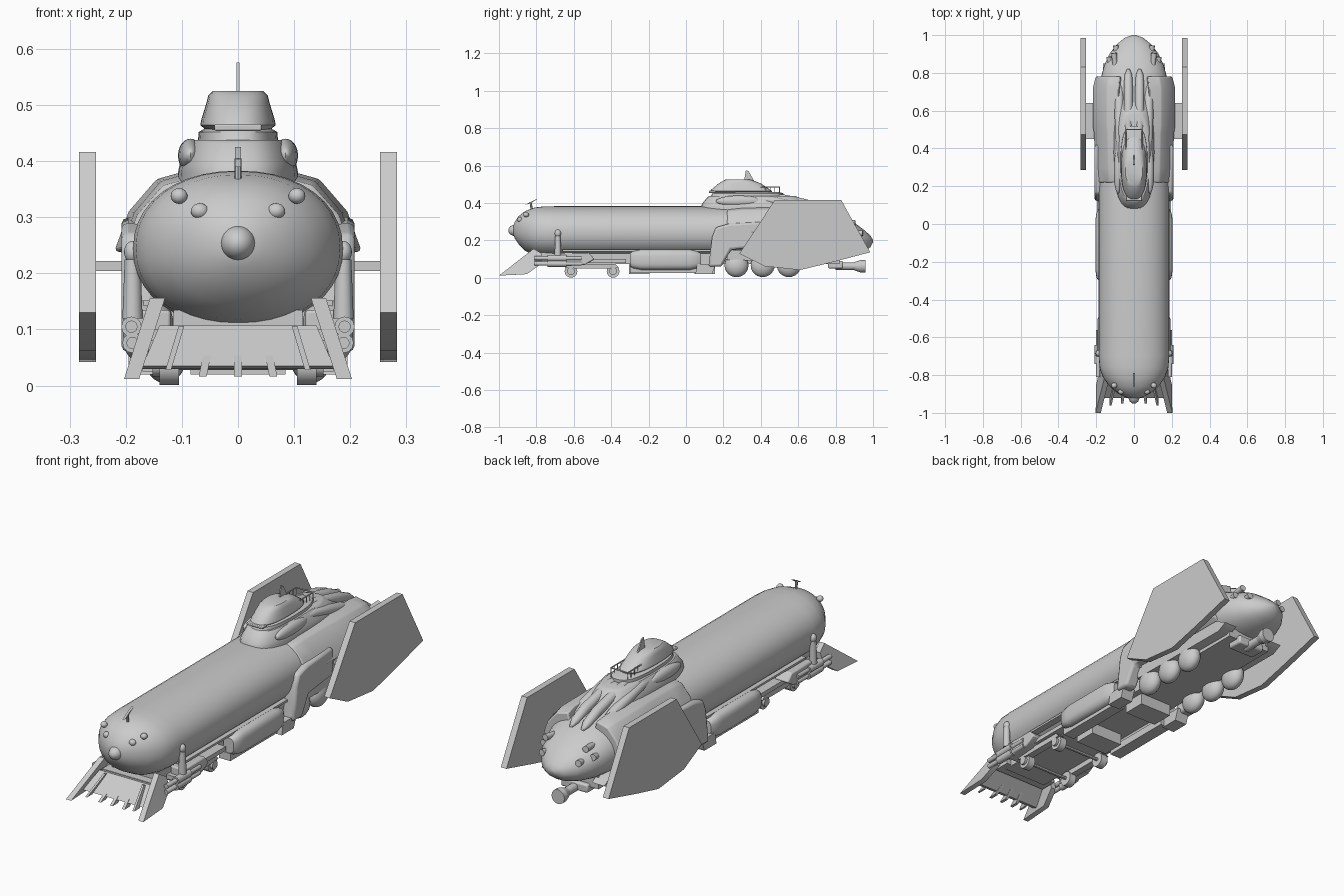
import bpy, bmesh, math
from mathutils import Vector

grey = bpy.data.materials.new("plain grey")
grey.diffuse_color = (0.6, 0.6, 0.6, 1)


def finish(name, bm, mirror=False, bevel=0, angle=35):
    bmesh.ops.recalc_face_normals(bm, faces=bm.faces)
    me = bpy.data.meshes.new(name)
    bm.to_mesh(me)
    bm.free()
    me.materials.append(grey)
    me.shade_smooth()
    me.set_sharp_from_angle(angle=math.radians(angle))
    ob = bpy.data.objects.new(name, me)
    bpy.context.collection.objects.link(ob)
    if bevel:
        m = ob.modifiers.new("bevel", 'BEVEL')
        m.width, m.segments = bevel, 2
    if mirror:
        ob.modifiers.new("mirror", 'MIRROR')
    return ob


def loft(name, rings, **kw):
    """Skin a row of closed rings and cap both ends."""
    bm = bmesh.new()
    vs = [[bm.verts.new(p) for p in r] for r in rings]
    n = len(vs[0])
    for a, b in zip(vs, vs[1:]):
        for i in range(n):
            bm.faces.new((a[i], a[(i + 1) % n], b[(i + 1) % n], b[i]))
    bm.faces.new(vs[0])
    bm.faces.new(vs[-1])
    return finish(name, bm, **kw)


def oval(a, b, n=32, e=2.0):
    """Superellipse points with half sizes a and b."""
    out = []
    for i in range(n):
        t = 2 * math.pi * i / n
        c, s = math.cos(t), math.sin(t)
        out.append((a * math.copysign(abs(c) ** (2 / e), c), b * math.copysign(abs(s) ** (2 / e), s)))
    return out


def prism(name, pts, x0, x1, **kw):
    """Side profile (y, z) extruded across x."""
    return loft(name, [[(x, y, z) for y, z in pts] for x in (x0, x1)], **kw)


def box(name, x0, x1, y0, y1, z0, z1, **kw):
    return prism(name, [(y0, z0), (y1, z0), (y1, z1), (y0, z1)], x0, x1, **kw)


def rod(name, p, q, r, r2=None, n=12, **kw):
    p, q = Vector(p), Vector(q)
    rot = (q - p).to_track_quat('Z', 'Y')
    return loft(name, [[c + rot @ Vector((x, y, 0)) for x, y in oval(rr, rr, n)]
                       for c, rr in ((p, r), (q, r if r2 is None else r2))], **kw)


def ball(name, c, size, **kw):
    bm = bmesh.new()
    bmesh.ops.create_uvsphere(bm, u_segments=20, v_segments=12, radius=1)
    for v in bm.verts:
        v.co = Vector(c) + Vector(v.co[i] * size[i] for i in range(3))
    return finish(name, bm, angle=60, **kw)


# main hull: y, half width, top, bottom
hull = [(-.925, .02, .275, .235), (-.915, .05, .30, .21), (-.895, .088, .33, .18), (-.86, .13, .357, .145),
        (-.81, .165, .376, .118), (-.76, .182, .382, .108), (-.70, .187, .383, .105), (.58, .187, .383, .105),
        (.68, .185, .374, .105), (.77, .176, .352, .107), (.84, .158, .326, .112), (.90, .13, .295, .123),
        (.95, .093, .258, .14), (.985, .05, .227, .163), (1.0, .01, .203, .19)]
loft("hull", [[(x, y, (t + b) / 2 + z) for x, z in oval(w, (t - b) / 2, 40, 2.15)] for y, w, t, b in hull], angle=50)

# nose cone, front lamps and nose ornament
loft("nose_cone", [[(x, y, .254 + z) for x, z in oval(r, r, 20)]
                   for y, r in ((-.9, .032), (-.922, .03), (-.94, .022), (-.95, .008))], angle=50)
ball("front_lamp_low", (.068, -.888, .311), (.016, .014, .014), mirror=True)
ball("front_lamp_high", (.105, -.855, .338), (.015, .015, .014), mirror=True)
rod("ornament_post", (0, -.825, .36), (0, -.83, .405), .006, n=8)
prism("ornament_wing", [(-.86, .39), (-.83, .398), (-.79, .425), (-.82, .412)], -.005, .005)

# running board and chassis
box("running_board", -.168, .168, -.66, .25, .142, .152)
box("chassis", -.115, .115, -.78, .82, .075, .135)
for y in (-.25, .1):
    box("under_box", -.085, .085, y - .055, y + .055, .02, .09)

# armoured shoulders around the rear of the hull
shoulder = [(.08, .386), (.145, .368), (.195, .31), (.22, .24), (.195, .235), (.188, .17), (.14, .14), (.05, .25)]
loft("shoulder_armor", [[(x * k, y, .25 + (z - .25) * h) for x, z in shoulder] for y, k, h in
     ((.22, .92, .9), (.3, .95, .97), (.48, .97, 1), (.52, 1, 1), (.72, 1, .98), (.78, .93, .9))],
     mirror=True, bevel=.006)
prism("shoulder_leg", [(.14, .22), (.16, .27), (.23, .29), (.42, .3), (.42, .17), (.24, .15), (.19, .06),
                       (.12, .06), (.13, .14)], .145, .208, mirror=True, bevel=.012)
prism("leg_foot", [(.05, .02), (.14, .02), (.16, .075), (.06, .075)], .13, .195, mirror=True)

# large side fins with their mounts
prism("side_fin", [(.285, .13), (.475, .416), (.83, .416), (.985, .137), (.78, .083), (.61, .042), (.42, .062)],
      .253, .283, mirror=True)
box("fin_mount", .15, .256, .45, .64, .204, .222, mirror=True)

# cab base, deck and turret, as stacked plan outlines: z, half width, y start, y end
def stack(name, rows, e, **kw):
    loft(name, [[(x, (a + b) / 2 + y, z) for x, y in oval(w, (b - a) / 2, 32, e)] for z, w, a, b in rows], **kw)

stack("cab_base", [(.34, .11, .075, .72), (.38, .107, .08, .68), (.395, .104, .085, .65), (.432, .086, .115, .6),
                   (.438, .08, .125, .58)], 2.8)
stack("cab_neck", [(.43, .072, .13, .52), (.452, .07, .14, .52), (.458, .06, .15, .5)], 2.6)
stack("turret", [(.45, .05, .15, .46), (.464, .067, .13, .46), (.472, .066, .135, .45), (.505, .056, .175, .4),
                 (.517, .053, .195, .37), (.525, .045, .21, .345)], 2.5)
box("visor", -.042, .042, .122, .16, .454, .466, bevel=.003)
prism("cab_fin", [(.31, .515), (.32, .576), (.335, .57), (.375, .5)], -.003, .003)
ball("cab_side_pod", (.085, .28, .41), (.022, .12, .03), mirror=True)

# deck railing
rod("rail", (.044, .37, .487), (.044, .5, .487), .003, n=6, mirror=True)
rod("rail_end", (-.044, .5, .487), (.044, .5, .487), .003, n=6)
for i in range(6):
    y = .375 + i * .025
    rod("rail_post", (.044, y, .445), (.044, y, .487), .002, n=6, mirror=True)

# pipes along the rear spine
spine = [(.46, .43, .012), (.52, .425, .022), (.62, .402, .024), (.72, .378, .024), (.79, .35, .02), (.82, .335, .008)]
for i, x0 in enumerate((.03, .078)):
    loft("spine_pipe", [[(x0 + x, y - i * .06, zc - i * .012 + z) for x, z in oval(r, r, 14)]
                        for y, zc, r in spine], mirror=True, angle=50)

# rear thrusters
for x, y, z in ((.10, .87, .29), (.125, .85, .25), (.09, .91, .235)):
    rod("rear_thruster", (x, y - .03, z), (x + .006, y + .035, z + .005), .013, .015, mirror=True)

# sloped cowcatcher with side plates and ribs
loft("catcher_plate", [[(s * .14, -.84, .107), (s * .17, -.92, .035), (s * .17, -.9, .03), (s * .14, -.81, .1)]
                       for s in (-1, 1)])
side = [(-1, .012), (-.815, .156), (-.77, .13), (-.775, .075), (-.85, .02)]
loft("catcher_side", [[(x - .32 * (z - .012), y, z) for y, z in side] for x in (.176, .203)], mirror=True)
rib = [(-.845, .094), (-.95, .016), (-.91, .016), (-.83, .09)]
prism("rib_centre", rib, -.007, .007)
loft("rib_inner", [[(x - .2 * (z - .016), y, z) for y, z in rib] for x in (.056, .07)], mirror=True)
loft("rib_outer", [[(x - .3 * (z - .03), y - .012, z + .012) for y, z in rib] for x in (.115, .125)], mirror=True)
box("catcher_beam", -.14, .14, -.82, -.74, .08, .105)

# front bogie with small wheels and axles
for y in (-.615, -.39):
    rod("small_wheel", (.105, y, .035), (.14, y, .035), .034, n=20, mirror=True)
    rod("wheel_hub", (.138, y, .036), (.152, y, .036), .02, n=12, mirror=True)
    rod("axle", (-.11, y, .036), (.11, y, .036), .008, n=8)
prism("bogie_bar", [(-.65, .055), (-.58, .05), (-.42, .05), (-.36, .055), (-.38, .075), (-.63, .075)],
      .115, .15, mirror=True)
box("bogie_frame", .1, .16, -.7, -.32, .08, .1, mirror=True)

# pistons beside the front wheels
rod("piston_upper", (.19, -.81, .105), (.19, -.56, .105), .011, mirror=True)
rod("piston_lower", (.188, -.81, .076), (.188, -.56, .076), .011, mirror=True)
rod("piston_sleeve_upper", (.19, -.74, .105), (.19, -.64, .105), .018, mirror=True)
rod("piston_sleeve_lower", (.188, -.74, .076), (.188, -.64, .076), .018, mirror=True)
prism("piston_block", [(-.68, .06), (-.54, .07), (-.49, .1), (-.52, .135), (-.68, .135)], .12, .192,
      mirror=True, bevel=.006)
rod("upright_cylinder", (.188, -.685, .12), (.188, -.685, .225), .018, .014, mirror=True)
ball("upright_cap", (.188, -.685, .238), (.015, .017, .02), mirror=True)

# side tanks between the wheel groups
tank = [(-.3, .6, .035), (-.285, .85, .045), (-.24, 1, .055), (.02, 1, .055), (.06, .85, .045), (.08, .6, .035)]
loft("side_tank", [[(.16 + x * k, y, .097 + z) for x, z in oval(.045, h, 24, 3)] for y, k, h in tank],
     mirror=True, angle=50)
box("tank_bracket", .11, .17, -.3, .06, .025, .06, mirror=True)

# large rear wheels
for y in (.27, .41, .55):
    ball("large_wheel", (.13, y, .066), (.042, .064, .062), mirror=True)
prism("wheel_frame", [(.22, .095), (.8, .09), (.85, .115), (.78, .15), (.22, .15)], .1, .165, mirror=True)

# rear coupler
box("coupler_frame", -.07, .07, .76, .84, .05, .09, bevel=.008)
rod("coupler_shaft", (0, .8, .062), (0, .93, .062), .02, n=16)
rod("coupler_flare", (0, .9, .062), (0, .935, .062), .022, .034, n=16)
rod("coupler_buffer", (0, .935, .062), (0, .96, .062), .034, n=16)
